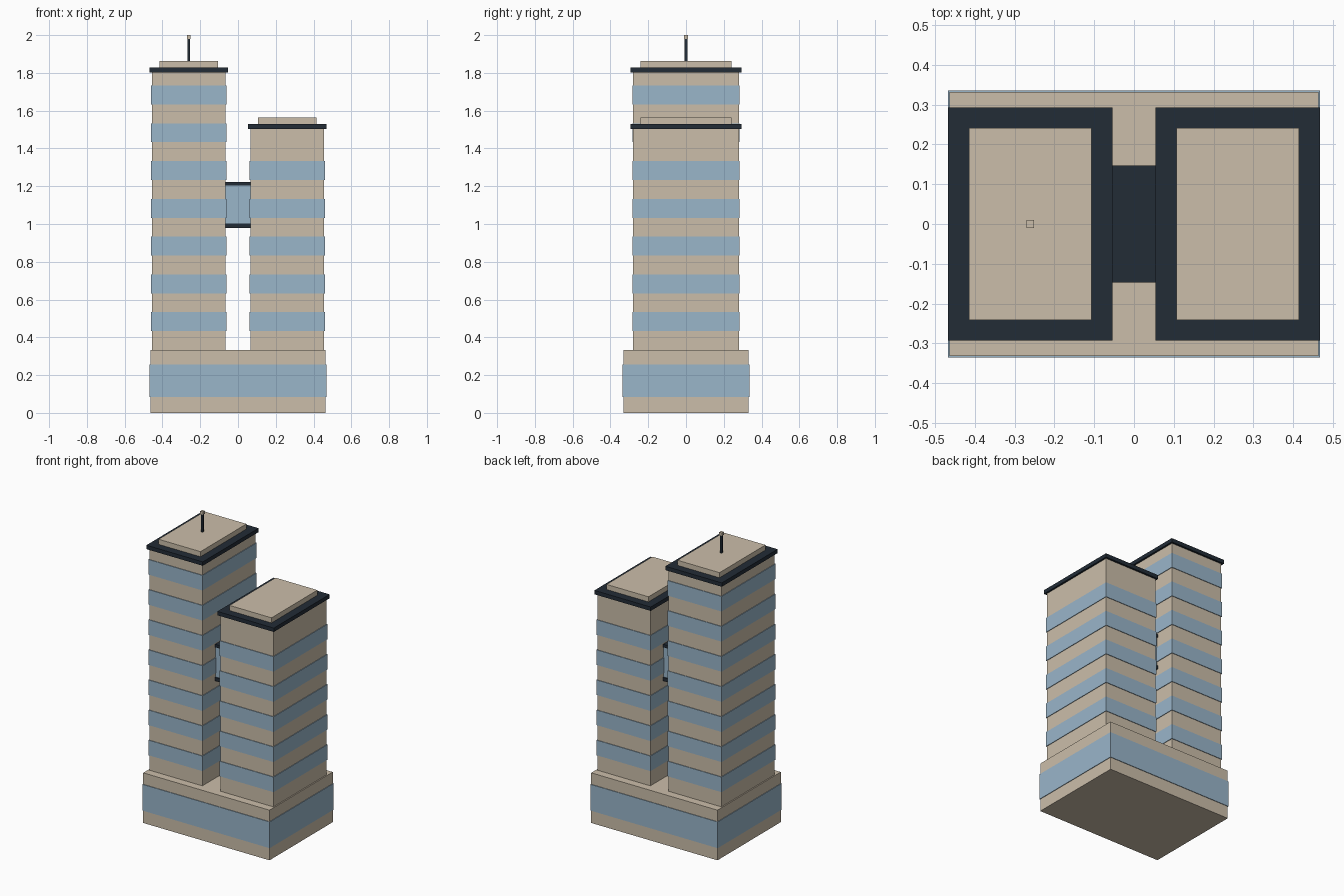
import bpy
import bmesh
from mathutils import Vector

cube = bpy.data.objects.get("Cube")
if cube:
    bpy.data.objects.remove(cube, do_unlink=True)


def material(name, rgb):
    mat = bpy.data.materials.new(name)
    mat.use_nodes = True
    color = (*rgb, 1.0)
    mat.diffuse_color = color
    mat.node_tree.nodes["Principled BSDF"].inputs["Base Color"].default_value = color
    return mat


stone = material("beige stone", (0.60, 0.515, 0.40))
glass = material("pale blue glass", (0.32, 0.465, 0.59))
dark = material("dark slate", (0.016, 0.025, 0.037))


def box(name, mat, x, half_w, half_d, spans):
    """One object holding a centred box for every (bottom, top) span."""
    bm = bmesh.new()
    for z0, z1 in spans:
        verts = bmesh.ops.create_cube(bm, size=1)["verts"]
        bmesh.ops.scale(bm, vec=Vector((2 * half_w, 2 * half_d, z1 - z0)), verts=verts)
        bmesh.ops.translate(bm, vec=Vector((x, 0, (z0 + z1) / 2)), verts=verts)
    mesh = bpy.data.meshes.new(name)
    bm.to_mesh(mesh)
    bm.free()
    mesh.materials.append(mat)
    obj = bpy.data.objects.new(name, mesh)
    bpy.context.collection.objects.link(obj)
    return obj


# Podium with a wrap-around glass band
PODIUM_TOP = 0.333
box("podium", stone, 0, 0.464, 0.332, [(0, PODIUM_TOP)])
box("podium_glass_band", glass, 0, 0.468, 0.336, [(0.083, 0.257)])


# Towers: shaft, window bands, roof slab and rooftop block
def tower(name, x, top, floors):
    bands = [(0.433 + 0.2 * i, 0.533 + 0.2 * i) for i in range(floors)]
    box(name + "_shaft", stone, x, 0.195, 0.28, [(PODIUM_TOP, top)])
    box(name + "_window_bands", glass, x, 0.199, 0.284, bands)
    box(name + "_roof_slab", dark, x, 0.207, 0.293, [(top, top + 0.026)])
    box(name + "_roof_block", stone, x, 0.154, 0.241, [(top + 0.026, top + 0.06)])


TOWER_X = 0.261
tower("tall_tower", -TOWER_X, 1.803, 7)
tower("short_tower", TOWER_X, 1.503, 5)

# Rooftop mast with a pale tip
box("mast", dark, -TOWER_X, 0.007, 0.007, [(1.863, 1.98)])
box("mast_tip", stone, -TOWER_X, 0.01, 0.01, [(1.98, 2.0)])

# Sky bridge between the towers
box("bridge_glass", glass, 0, 0.066, 0.14, [(1.0, 1.205)])
box("bridge_slabs", dark, 0, 0.066, 0.147, [(0.98, 1.003), (1.203, 1.223)])
